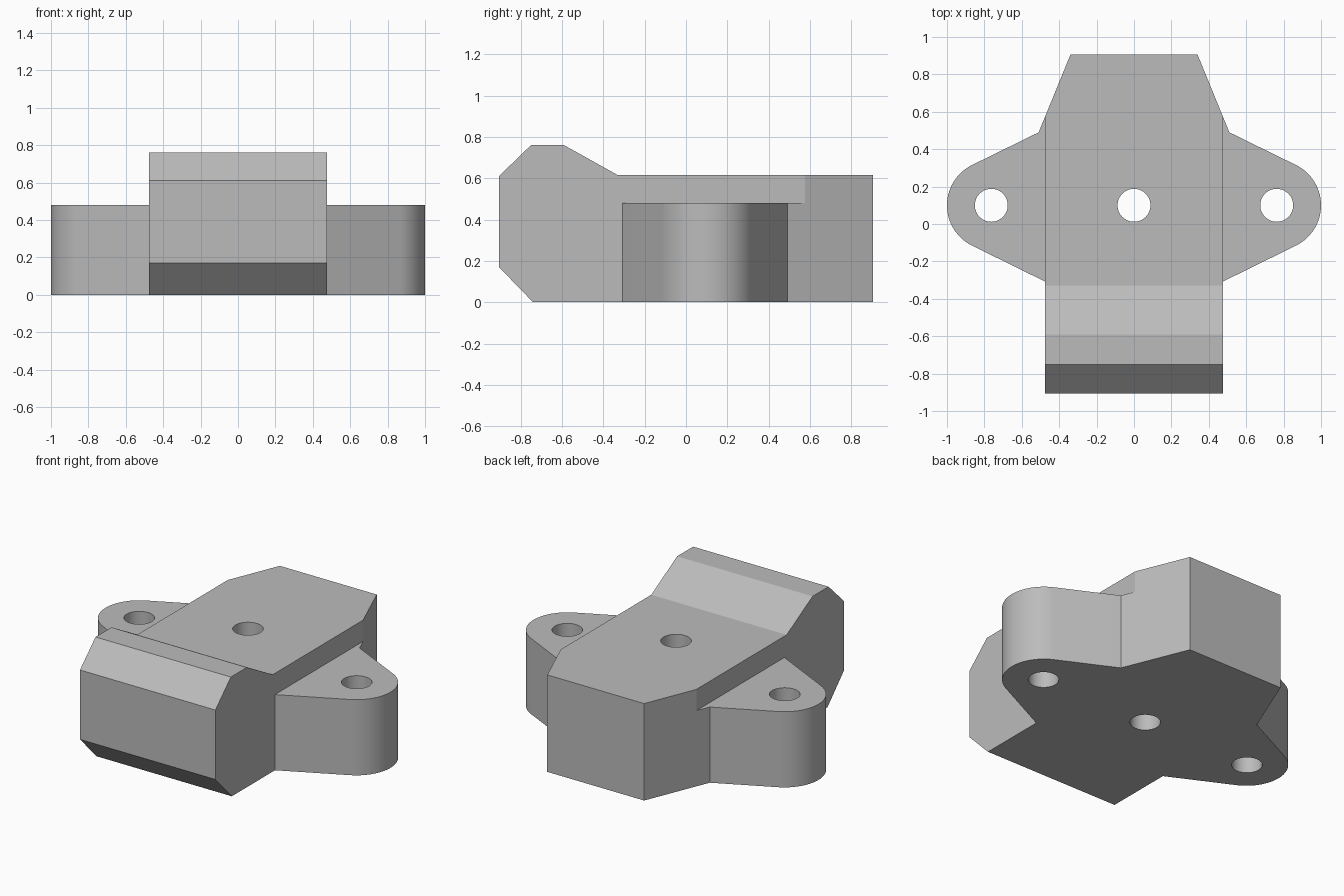
import bpy, bmesh, math
from mathutils import Vector

cube = bpy.data.objects.get("Cube")
if cube:
    bpy.data.objects.remove(cube, do_unlink=True)

HALF_W = 0.475          # half width of the central block
FLANGE_H = 0.48         # thickness of the mounting ears
EAR_X, EAR_Y, EAR_R = 0.76, 0.1, 0.24
HOLE_R = 0.088
TAPER_A, TAPER_B = Vector((0.51, 0.49, 0)), Vector((0.34, 0.905, 0))

grey = bpy.data.materials.new("plain grey")
grey.use_nodes = True
grey.diffuse_color = (0.5, 0.5, 0.5, 1)
grey.node_tree.nodes["Principled BSDF"].inputs["Base Color"].default_value = (0.5, 0.5, 0.5, 1)


def prism(name, points, direction, taper=False):
    """Extrude a closed outline along a direction, optionally trimming the back corners."""
    bm = bmesh.new()
    face = bm.faces.new([bm.verts.new(p) for p in points])
    new = bmesh.ops.extrude_face_region(bm, geom=[face])["geom"]
    bmesh.ops.translate(bm, vec=direction,
                        verts=[v for v in new if isinstance(v, bmesh.types.BMVert)])
    if taper:
        run = TAPER_B - TAPER_A
        for side in (1, -1):
            cut = bmesh.ops.bisect_plane(
                bm, geom=bm.verts[:] + bm.edges[:] + bm.faces[:], clear_outer=True,
                plane_co=(side * TAPER_A.x, TAPER_A.y, 0), plane_no=(side * run.y, -run.x, 0))
            edges = [e for e in cut["geom_cut"] if isinstance(e, bmesh.types.BMEdge)]
            bmesh.ops.holes_fill(bm, edges=edges)
    bmesh.ops.recalc_face_normals(bm, faces=bm.faces[:])
    mesh = bpy.data.meshes.new(name)
    bm.to_mesh(mesh)
    bm.free()
    mesh.materials.append(grey)
    obj = bpy.data.objects.new(name, mesh)
    bpy.context.collection.objects.link(obj)
    return obj


def combine(target, tool, operation):
    """Apply a boolean and discard the tool."""
    mod = target.modifiers.new(operation, "BOOLEAN")
    mod.object, mod.operation, mod.solver = tool, operation, "EXACT"
    bpy.context.view_layer.objects.active = target
    bpy.ops.object.modifier_apply(modifier=mod.name)
    bpy.data.objects.remove(tool, do_unlink=True)


def arc(cx, cy, r, start, end, steps):
    angles = [start + (end - start) * i / steps for i in range(steps + 1)]
    return [(cx + r * math.cos(a), cy + r * math.sin(a)) for a in angles]


# Central block: side profile with a raised, chamfered front lip and tapered back
profile = [(-0.905, 0.17), (-0.74, 0), (0.905, 0), (0.905, 0.615),
           (-0.33, 0.615), (-0.59, 0.76), (-0.75, 0.76), (-0.905, 0.61)]
body = prism("mounting_block", [(-HALF_W, y, z) for y, z in profile],
             (2 * HALF_W, 0, 0), taper=True)

# Mounting ears: rounded tips blending into the block
slope = math.atan2(0.37, 0.185)
taper_y = TAPER_A.y + (TAPER_A.x - HALF_W) * (TAPER_B.y - TAPER_A.y) / (TAPER_A.x - TAPER_B.x)
outline = ([(0.3, -0.25), (HALF_W, -0.308)] + arc(EAR_X, EAR_Y, EAR_R, -slope, slope, 32)
           + [(TAPER_A.x, TAPER_A.y), (HALF_W, taper_y), (0.3, 0.5)])
for side in (1, -1):
    ear = prism("ear", [(side * x, y, 0) for x, y in outline], (0, 0, FLANGE_H))
    combine(body, ear, "UNION")

# Through holes: one in each ear and one in the block
for x in (-EAR_X - 0.003, 0, EAR_X + 0.003):
    ring = arc(x, EAR_Y, HOLE_R, 0, 2 * math.pi, 48)[:-1]
    cutter = prism("hole_cutter", [(px, py, -0.2) for px, py in ring], (0, 0, 1.2))
    combine(body, cutter, "DIFFERENCE")

# Crisp planes with smooth round walls
bpy.ops.object.select_all(action="DESELECT")
body.select_set(True)
bpy.context.view_layer.objects.active = body
bpy.ops.object.shade_smooth_by_angle(angle=math.radians(20))
